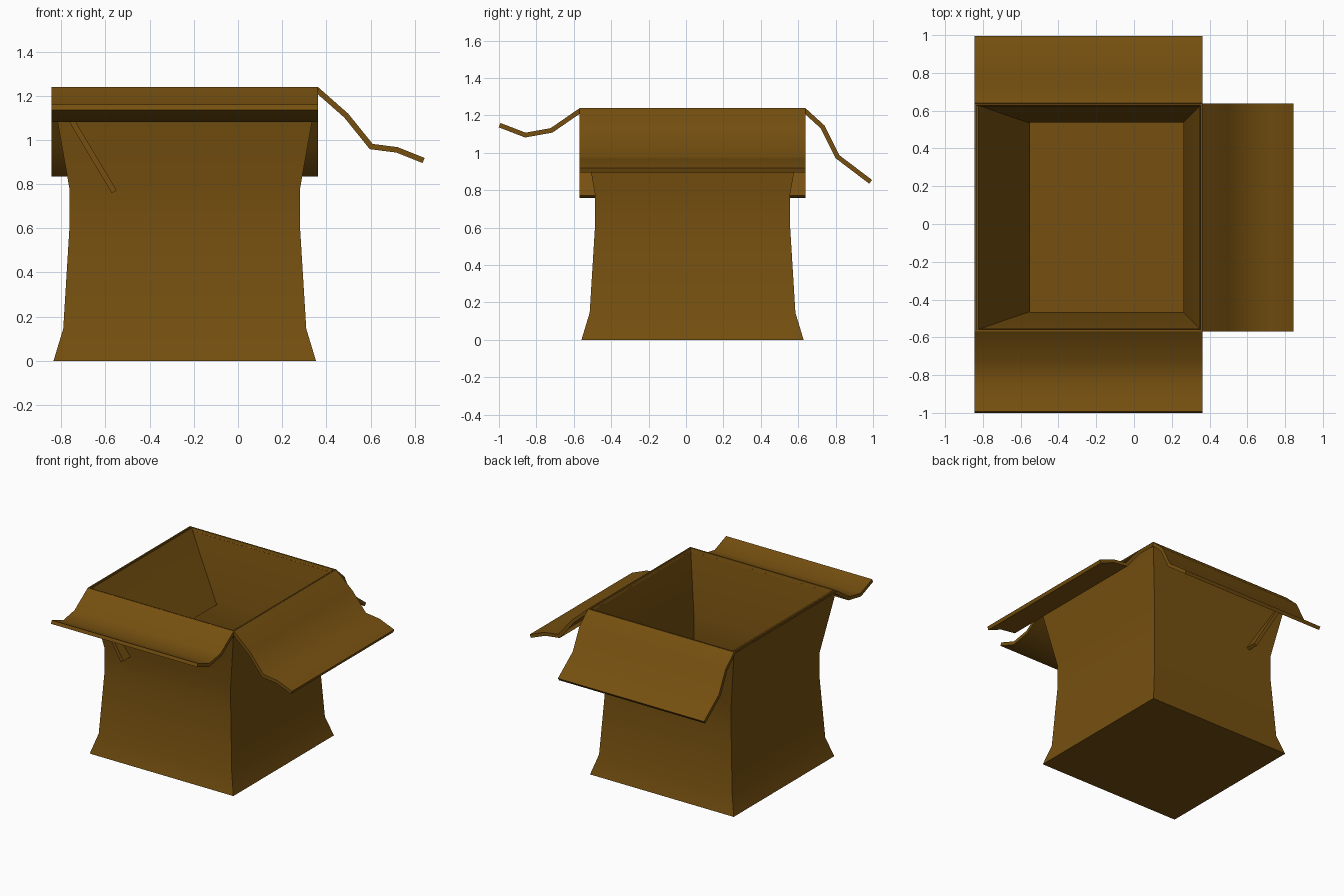
import bpy, bmesh, math
from mathutils import Vector

if "Cube" in bpy.data.objects:
    bpy.data.objects.remove(bpy.data.objects["Cube"])

CX, CY, HALF = -0.241, 0.035, 0.604   # box centre and rim half width
THICK = 0.025

card = bpy.data.materials.new("cardboard brown")
card.diffuse_color = (0.18, 0.08, 0.005, 1)
card.use_nodes = True
card.node_tree.nodes["Principled BSDF"].inputs["Base Color"].default_value = card.diffuse_color


def finish(bm, name):
    bmesh.ops.recalc_face_normals(bm, faces=bm.faces)
    me = bpy.data.meshes.new(name)
    bm.to_mesh(me)
    bm.free()
    me.materials.append(card)
    ob = bpy.data.objects.new(name, me)
    bpy.context.collection.objects.link(ob)
    bpy.ops.object.select_all(action='DESELECT')
    ob.select_set(True)
    bpy.context.view_layer.objects.active = ob
    bpy.ops.object.shade_smooth_by_angle(angle=math.radians(48))


# Box body: square rings up the outside, then down the inside to the floor
rings = [(0, .594), (.145, .55), (.6, .522), (.78, .522), (1.24, HALF),
         (1.24, .594), (.79, .502), (.6, .502), (.145, .53), (.02, .57)]
bm = bmesh.new()
loops = [[bm.verts.new((CX + sx * h, CY + sy * h, z))
          for sx, sy in ((-1, -1), (1, -1), (1, 1), (-1, 1))] for z, h in rings]
for a, b in zip(loops, loops[1:]):
    for i in range(4):
        j = (i + 1) % 4
        bm.faces.new((a[i], a[j], b[j], b[i]))
bm.faces.new(loops[0])
bm.faces.new(loops[-1])
finish(bm, "box_body")


# Bent flap: profile of (distance out from rim, height), extruded along the rim
def flap(name, angle, path):
    pts = [Vector(p) for p in path]
    dirs = [(b - a).normalized() for a, b in zip(pts, pts[1:])]
    upper, lower = [], []
    for i, p in enumerate(pts):
        d0, d1 = dirs[max(i - 1, 0)], dirs[min(i, len(dirs) - 1)]
        t = (d0 + d1).normalized()
        off = Vector((-t.y, t.x)) * (THICK / 2 / t.dot(d0))
        upper.append(p + off)
        lower.append(p - off)
    out = Vector((math.cos(angle), math.sin(angle), 0))
    side = Vector((-out.y, out.x, 0))
    bm = bmesh.new()

    def row(points, s):
        return [bm.verts.new(Vector((CX, CY, p.y)) + out * (HALF + p.x) + side * s * HALF)
                for p in points]
    u0, u1, l0, l1 = row(upper, -1), row(upper, 1), row(lower, -1), row(lower, 1)
    for i in range(len(pts) - 1):
        for a, b in ((u0, u1), (u1, l1), (l1, l0), (l0, u0)):
            bm.faces.new((a[i], a[i + 1], b[i + 1], b[i]))
    for i in (0, -1):
        bm.faces.new((u0[i], u1[i], l1[i], l0[i]))
    finish(bm, name)


flap("front_flap", -math.pi / 2, [(-.008, 1.229), (.15, 1.12), (.29, 1.095), (.428, 1.148)])
flap("back_flap", math.pi / 2, [(-.008, 1.229), (.09, 1.14), (.17, .98), (.348, .845)])
flap("right_flap", 0, [(-.008, 1.229), (.127, 1.11), (.24, .97), (.357, .955), (.477, .907)])
# Left flap is folded inwards and pokes through the narrowed side walls
flap("left_flap", math.pi, [(-.012, 1.231), (-.115, 1.05), (-.285, .765)])
